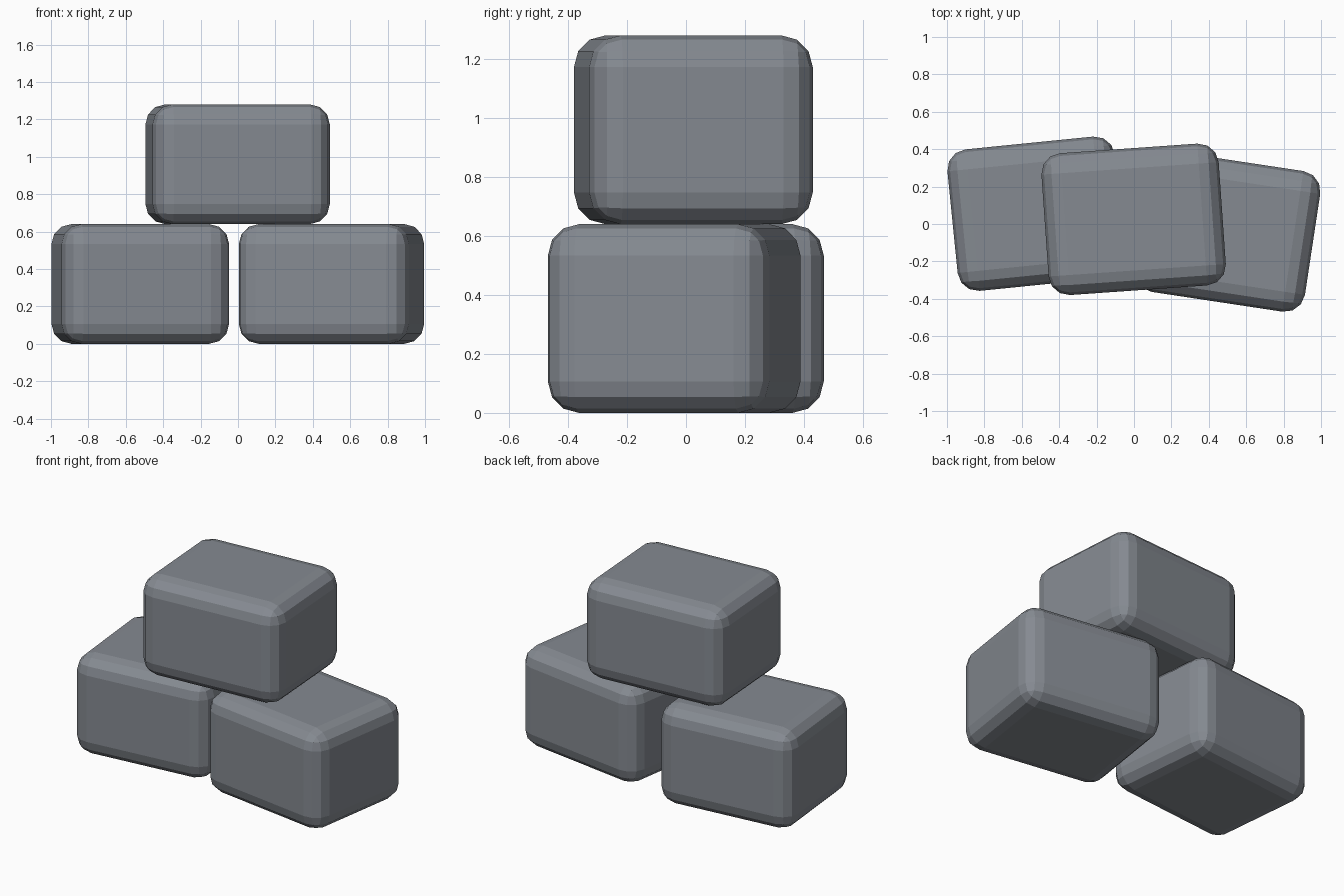
import bpy

# Remove the default cube
cube = bpy.data.objects.get("Cube")
if cube:
    bpy.data.objects.remove(cube, do_unlink=True)

# Stone colour
stone = bpy.data.materials.new("slate_grey_stone")
stone.use_nodes = True
colour = (0.235, 0.255, 0.285, 1)
stone.diffuse_color = colour
bsdf = next(n for n in stone.node_tree.nodes if n.type == "BSDF_PRINCIPLED")
bsdf.inputs["Base Color"].default_value = colour
bsdf.inputs["Roughness"].default_value = 0.9

DEPTH, HEIGHT, ROUNDING = 0.76, 0.64, 0.107


def block(name, width, centre, turn):
    """A rounded rectangular block turned about the vertical axis."""
    bpy.ops.mesh.primitive_cube_add(size=1, location=centre, rotation=(0, 0, turn))
    obj = bpy.context.object
    obj.name = name
    obj.scale = (width, DEPTH, HEIGHT)
    bpy.ops.object.transform_apply(location=False, rotation=False, scale=True)
    bevel = obj.modifiers.new("rounded_edges", "BEVEL")
    bevel.width = ROUNDING
    bevel.segments = 3
    bevel.limit_method = "NONE"
    obj.data.materials.append(stone)
    return obj


# Two blocks on the ground, one resting across them
block("lower_right_block", 0.90, (-0.5225, 0.055, HEIGHT / 2), 0.10)
block("lower_left_block", 0.92, (0.5, -0.04, HEIGHT / 2), -0.15)
block("upper_block", 0.95, (-0.002, 0.025, HEIGHT * 1.5), 0.07)
